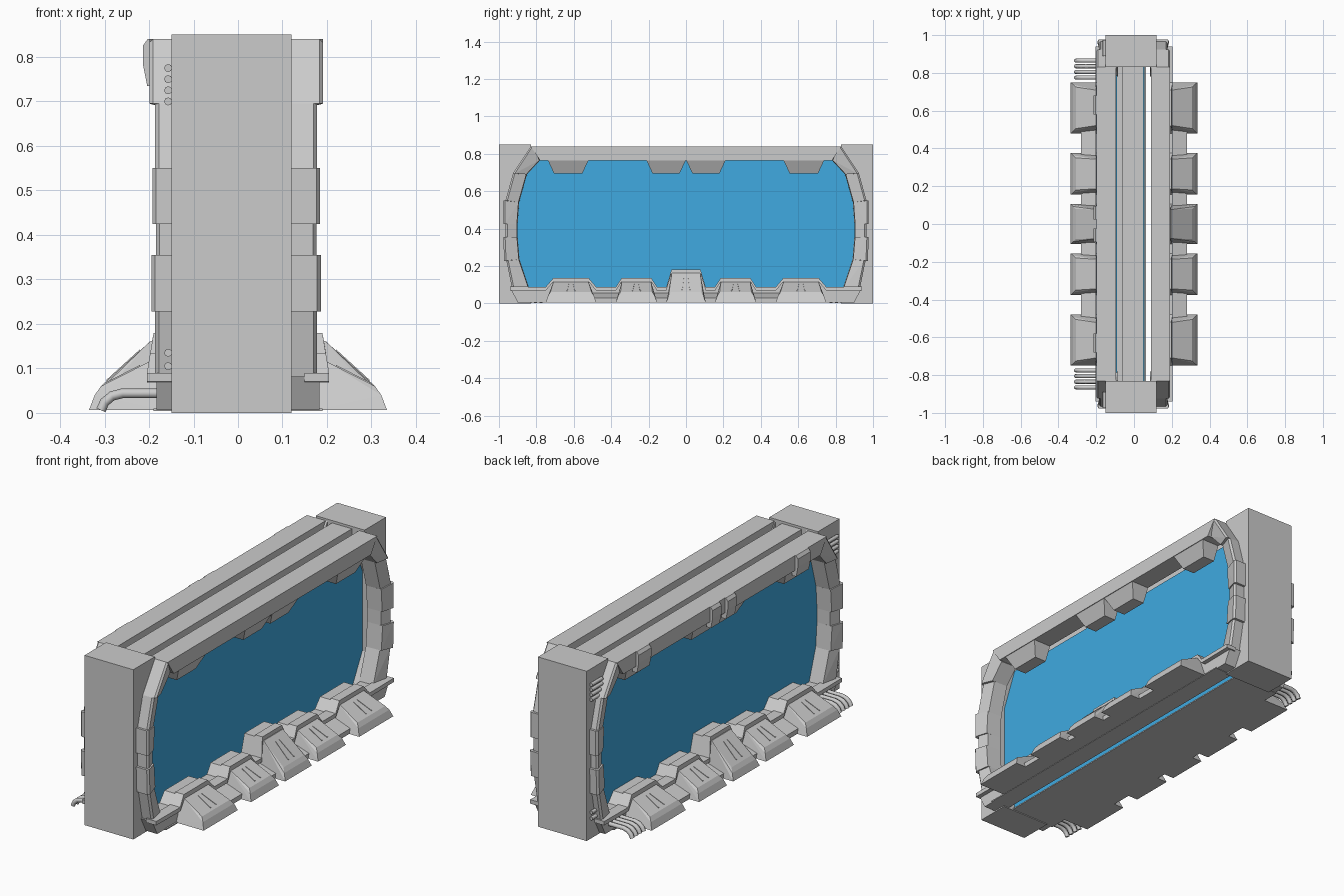
import bpy, bmesh

if "Cube" in bpy.data.objects:
    bpy.data.objects.remove(bpy.data.objects["Cube"])

blue = bpy.data.materials.new("glass_blue")
blue.diffuse_color = (0.05, 0.40, 0.75, 1)
blue.use_nodes = True
blue.node_tree.nodes["Principled BSDF"].inputs["Base Color"].default_value = blue.diffuse_color


def finish(name, bm, mat=None):
    bmesh.ops.recalc_face_normals(bm, faces=bm.faces)
    me = bpy.data.meshes.new(name)
    bm.to_mesh(me)
    bm.free()
    ob = bpy.data.objects.new(name, me)
    bpy.context.collection.objects.link(ob)
    if mat:
        me.materials.append(mat)
    return ob


def prism(name, pts, x0, x1, mat=None):
    """Extrude a closed (y, z) outline from x0 to x1."""
    bm = bmesh.new()
    f = bm.faces.new([bm.verts.new((x0, y, z)) for y, z in pts])
    new = bmesh.ops.extrude_face_region(bm, geom=[f])["geom"]
    bmesh.ops.translate(bm, vec=(x1 - x0, 0, 0),
                        verts=[v for v in new if isinstance(v, bmesh.types.BMVert)])
    return finish(name, bm, mat)


def box(name, x0, x1, y0, y1, z0, z1, mat=None):
    return prism(name, [(y0, z0), (y1, z0), (y1, z1), (y0, z1)], x0, x1, mat)


def hull(name, pts):
    """Convex solid through the given points, flat regions merged."""
    bm = bmesh.new()
    for p in pts:
        bm.verts.new(p)
    bmesh.ops.convex_hull(bm, input=bm.verts[:])
    bmesh.ops.dissolve_limit(bm, angle_limit=0.01, verts=bm.verts[:], edges=bm.edges[:])
    return finish(name, bm)


def tube(name, pts, r):
    """Round pipe along a short path."""
    cu = bpy.data.curves.new(name, 'CURVE')
    cu.dimensions = '3D'
    cu.bevel_depth = r
    cu.bevel_resolution = 2
    cu.use_fill_caps = True
    sp = cu.splines.new('POLY')
    sp.points.add(len(pts) - 1)
    for p, c in zip(sp.points, pts):
        p.co = (*c, 1)
    ob = bpy.data.objects.new(name, cu)
    bpy.context.collection.objects.link(ob)


# End posts, notched so the glass reaches in behind the frame
POST = [(1, 0), (1, 0.85), (0.83, 0.85), (0.83, 0.77), (0.905, 0.60),
        (0.905, 0.20), (0.83, 0.06), (0.83, 0)]
for e in (-1, 1):
    prism("end_post", [(e * y, z) for y, z in POST], -0.15, 0.12)

# Middle roof strip and the floor with its long slot
box("roof_strip", -0.06, 0.05, -0.84, 0.84, 0.77, 0.838)
box("floor_left", -0.19, 0.064, -0.84, 0.84, 0.004, 0.01)
box("floor_right", 0.09, 0.19, -0.84, 0.84, 0.004, 0.01)

# Foot layout: (y0, y1, top inset, top height)
FEET = [(-0.75, -0.48, 0.04, 0.135), (-0.375, -0.155, 0.03, 0.135),
        (-0.105, 0.105, 0.027, 0.18),
        (0.155, 0.375, 0.03, 0.135), (0.48, 0.75, 0.04, 0.135)]

# Upper line of the sill, stepping up over every foot
line = [(-0.94, 0.09)]
for y0, y1, i, t in FEET:
    line += [(y0, 0.088), (y0 + i, t), (y1 - i, t), (y1, 0.088)]
line.append((0.94, 0.09))

# Jamb stations: outer (y, z) and inner (y, z), then the segment depths
STATIONS = [((0.83, 0.84), (0.78, 0.765)), ((0.925, 0.695), (0.85, 0.69)),
            ((0.965, 0.55), (0.892, 0.54)), ((0.965, 0.425), (0.90, 0.425)),
            ((0.965, 0.355), (0.90, 0.355)), ((0.96, 0.228), (0.89, 0.235)),
            ((0.93, 0.08), (0.838, 0.08))]
DEPTH = [0.191, 0.178, 0.184, 0.176, 0.186, 0.178]
WEDGES = [(-0.74, -0.52), (-0.213, 0), (0, 0.213), (0.52, 0.74)]

for s, back, glass in ((-1, -0.095, -0.095), (1, 0.09, 0.055)):
    extra = 0.008 if s < 0 else 0

    # Recessed glass pane
    box("glass_pane", glass - s * 0.004, glass, -0.91, 0.91, 0.008, 0.775, blue)

    # Top rail with the teeth hanging under it
    prism("top_rail", [(-0.83, 0.84), (0.83, 0.84), (0.78, 0.765), (-0.78, 0.765)],
          back, s * (0.191 + extra))
    for a, b in WEDGES:
        hull("rail_tooth", [(x, y, 0.768) for x in (back, s * 0.189) for y in (a, b)] +
             [(x, y, 0.695) for x in (back, s * 0.155) for y in (a + 0.034, b - 0.034)])

    # Segmented jambs at both ends
    for e in (-1, 1):
        for k, d in enumerate(DEPTH):
            (oa, ia), (ob_, ib) = STATIONS[k], STATIONS[k + 1]
            w = 0.012 if k in (2, 4) else 0
            front = s * (d + extra)
            outer = [(oa[0] + w, oa[1]), (ob_[0] + w, ob_[1])]
            inner = [ib, ia]
            pts = [(s * 0.085, e * y, z) for y, z in outer + inner]
            pts += [(front - s * 0.008, e * y, z) for y, z in outer]
            pts += [(front, e * (y - 0.01), z) for y, z in outer]
            pts += [(front - s * 0.018, e * (y + 0.004), z) for y, z in inner]
            hull("jamb_segment", pts)

    # Sill wall, and the collar ribbon over it leaning back towards the glass
    prism("sill_wall", [(-0.90, 0.006)] + [(y, z - 0.008) for y, z in line] + [(0.90, 0.006)],
          back, s * 0.183)
    ribbon = [(y, z - 0.02) for y, z in line[::-1]]
    collar = prism("sill_collar", line + ribbon, s * 0.15, s * 0.205)
    for v in collar.data.vertices:
        if abs(v.co.x) > 0.2:
            v.co.x -= s * max(0, v.co.z - 0.09) * 0.17

    # Low ramp that links the feet
    hull("foot_ramp", [(s * x, y, z) for y in (-0.70, 0.70) for x, z in
                       ((0.17, 0.006), (0.28, 0.006), (0.28, 0.03), (0.19, 0.055), (0.17, 0.055))])

    # Buttress feet with slim ribs
    for y0, y1, i, t in FEET:
        top = t - 0.018
        pts = [(s * x, y, 0.006) for x in (0.17, 0.335) for y in (y0, y1)]
        pts += [(s * 0.322, y, 0.04) for y in (y0 + 0.012, y1 - 0.012)]
        pts += [(s * 0.308, y, 0.06) for y in (y0 + 0.025, y1 - 0.025)]
        pts += [(s * x, y, top) for x in (0.17, 0.196) for y in (y0 + i + 0.002, y1 - i - 0.002)]
        hull("foot", pts)
        mid = (y0 + y1) / 2
        slope = (top - 0.06) / 0.112
        for q in (-1, 1):
            hull("foot_rib", [(s * x, mid + q * k + d, 0.06 + (0.308 - x) * slope + h)
                              for x, k in ((0.22, 0.014), (0.295, 0.022))
                              for d in (-0.003, 0.003) for h in (-0.01, 0.003)])

# Clamp blocks on the left top rail
CLAMP = [(-0.18, 0.84), (-0.203, 0.84), (-0.214, 0.825), (-0.214, 0.785),
         (-0.204, 0.735), (-0.18, 0.735)]
for y, half in ((-0.63, 0.05), (-0.06, 0.035), (0.06, 0.035), (0.63, 0.05)):
    hull("rail_clamp", [(x, y + w, z) for x, z in CLAMP for w in (-half, half)])

# Left side rods on the posts and the floor pipes
for e in (-1, 1):
    for z in (0.105, 0.135, 0.70, 0.725, 0.75, 0.775):
        tube("post_rod", [(-0.157, e * 0.89, z), (-0.157, e * 0.975, z)], 0.009)
    for k in range(4):
        y = e * (0.775 + 0.03 * k)
        tube("floor_pipe", [(-0.17, y, 0.044), (-0.26, y, 0.044), (-0.283, y, 0.038),
                            (-0.30, y, 0.024), (-0.308, y, 0.006)], 0.011)
